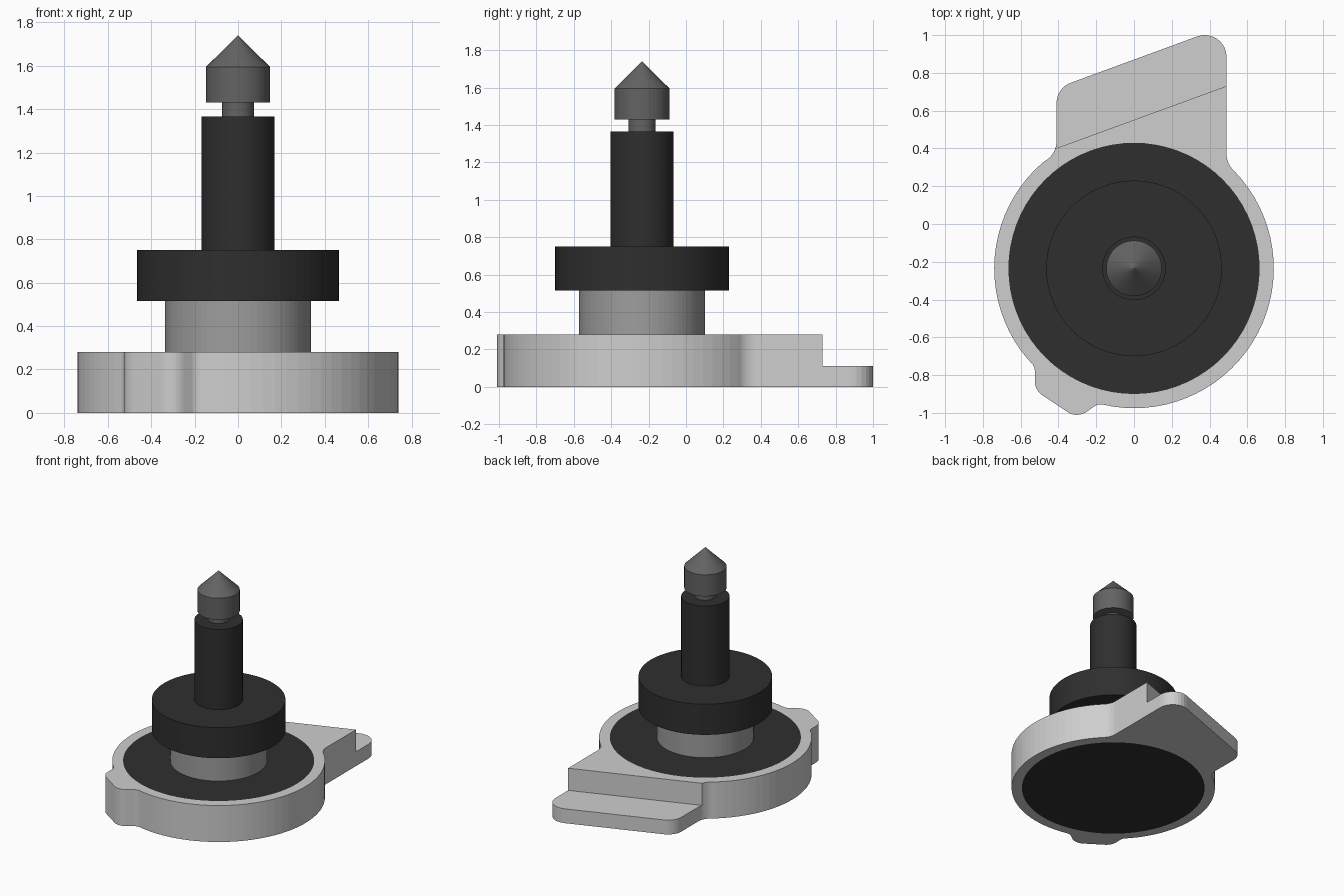
import bpy, bmesh, math
from mathutils import Vector

if "Cube" in bpy.data.objects:
    bpy.data.objects.remove(bpy.data.objects["Cube"], do_unlink=True)

AXIS = Vector((0, -0.235))   # centre of all the turned parts
SEG = 72


def material(name, value):
    m = bpy.data.materials.new(name)
    m.use_nodes = True
    color = (value, value, value, 1)
    m.diffuse_color = color
    bsdf = m.node_tree.nodes["Principled BSDF"]
    bsdf.inputs["Base Color"].default_value = color
    bsdf.inputs["Roughness"].default_value = 0.6
    return m


light_grey = material("light grey", 0.62)
mid_grey = material("mid grey", 0.34)
dark_grey = material("dark grey", 0.125)
black = material("black", 0.028)


def finish(name, bm, mat):
    bmesh.ops.recalc_face_normals(bm, faces=bm.faces)
    mesh = bpy.data.meshes.new(name)
    bm.to_mesh(mesh)
    bm.free()
    mesh.materials.append(mat)
    obj = bpy.data.objects.new(name, mesh)
    bpy.context.collection.objects.link(obj)
    return obj


def prism(name, outline, z0, z1, mat):
    bm = bmesh.new()
    face = bm.faces.new([bm.verts.new((p[0], p[1], z0)) for p in outline])
    top = bmesh.ops.extrude_face_region(bm, geom=[face])["geom"]
    verts = [v for v in top if isinstance(v, bmesh.types.BMVert)]
    bmesh.ops.translate(bm, verts=verts, vec=(0, 0, z1 - z0))
    return finish(name, bm, mat)


def cylinder(name, r, z0, z1, mat):
    return prism(name, arc(0, 360 - 360 / SEG, r, SEG - 1), z0, z1, mat)


def arc(a0, a1, r, steps):
    angles = [math.radians(a0 + (a1 - a0) * i / steps) for i in range(steps + 1)]
    return [AXIS + r * Vector((math.cos(a), math.sin(a))) for a in angles]


def rounded(points, steps=8):
    """Replace each corner (x, y, radius) by a tangent arc."""
    out = []
    for i, (x, y, r) in enumerate(points):
        p = Vector((x, y))
        if r == 0:
            out.append(p)
            continue
        u = (Vector(points[i - 1][:2]) - p).normalized()
        v = (Vector(points[(i + 1) % len(points)][:2]) - p).normalized()
        half = u.angle(v) / 2
        centre = p + (u + v).normalized() * r / math.sin(half)
        reach = r / math.tan(half)
        a, b = p + u * reach - centre, p + v * reach - centre
        sweep = a.angle(b)
        for k in range(steps + 1):
            t = k / steps
            out.append(centre + (a * math.sin((1 - t) * sweep)
                                 + b * math.sin(t * sweep)) / math.sin(sweep))
    return out


def cut(obj, cutter):
    cutter.hide_render = True
    mod = obj.modifiers.new("cut", "BOOLEAN")
    mod.operation = "DIFFERENCE"
    mod.solver = "EXACT"
    mod.object = cutter
    bpy.context.view_layer.objects.active = obj
    bpy.ops.object.modifier_apply(modifier=mod.name)
    bpy.data.objects.remove(cutter, do_unlink=True)


# Base plate: round body, slanted rear tab and a small front lug
R = 0.74
body_left = [(p.x, p.y, 0) for p in arc(131, 220, R, 20)]
body_right = [(p.x, p.y, 0) for p in arc(261, 404, R, 32)]
tab = [(0.49, 0.32, 0.12), (0.49, 1.05, 0.115), (-0.41, 0.72, 0.115),
       (-0.41, 0.375, 0.12)]
lug = [(-0.525, -0.755, 0.06), (-0.525, -0.88, 0.09),
       (-0.3, -1.03, 0.09), (-0.19, -0.95, 0.07)]
base = prism("base_plate", rounded(body_left + lug + body_right + tab),
             0, 0.28, light_grey)

# Step across the tab and the round opening in the plate
step = [(-0.77, 0.27), (0.85, 0.862), (0.85, 1.5), (-0.77, 1.5)]
cut(base, prism("step_cutter", step, 0.11, 0.5, light_grey))
cut(base, cylinder("opening_cutter", 0.665, -0.2, 0.5, light_grey))

# Turned parts stacked on the axis
cylinder("base_insert", 0.665, 0, 0.28, black)
cylinder("collar", 0.337, 0.28, 0.515, mid_grey)
cylinder("flange", 0.465, 0.515, 0.75, black)
cylinder("shaft", 0.168, 0.75, 1.365, black)
cylinder("tip_neck", 0.073, 1.365, 1.43, dark_grey)

# Pointed tip: cylinder with its top face drawn up to a cone
tip = cylinder("pointed_tip", 0.147, 1.43, 1.595, dark_grey)
bm = bmesh.new()
bm.from_mesh(tip.data)
cap = max(bm.faces, key=lambda f: f.calc_center_median().z)
apex = bmesh.ops.poke(bm, faces=[cap])["verts"][0]
apex.co.z = 1.74
bm.to_mesh(tip.data)
bm.free()
